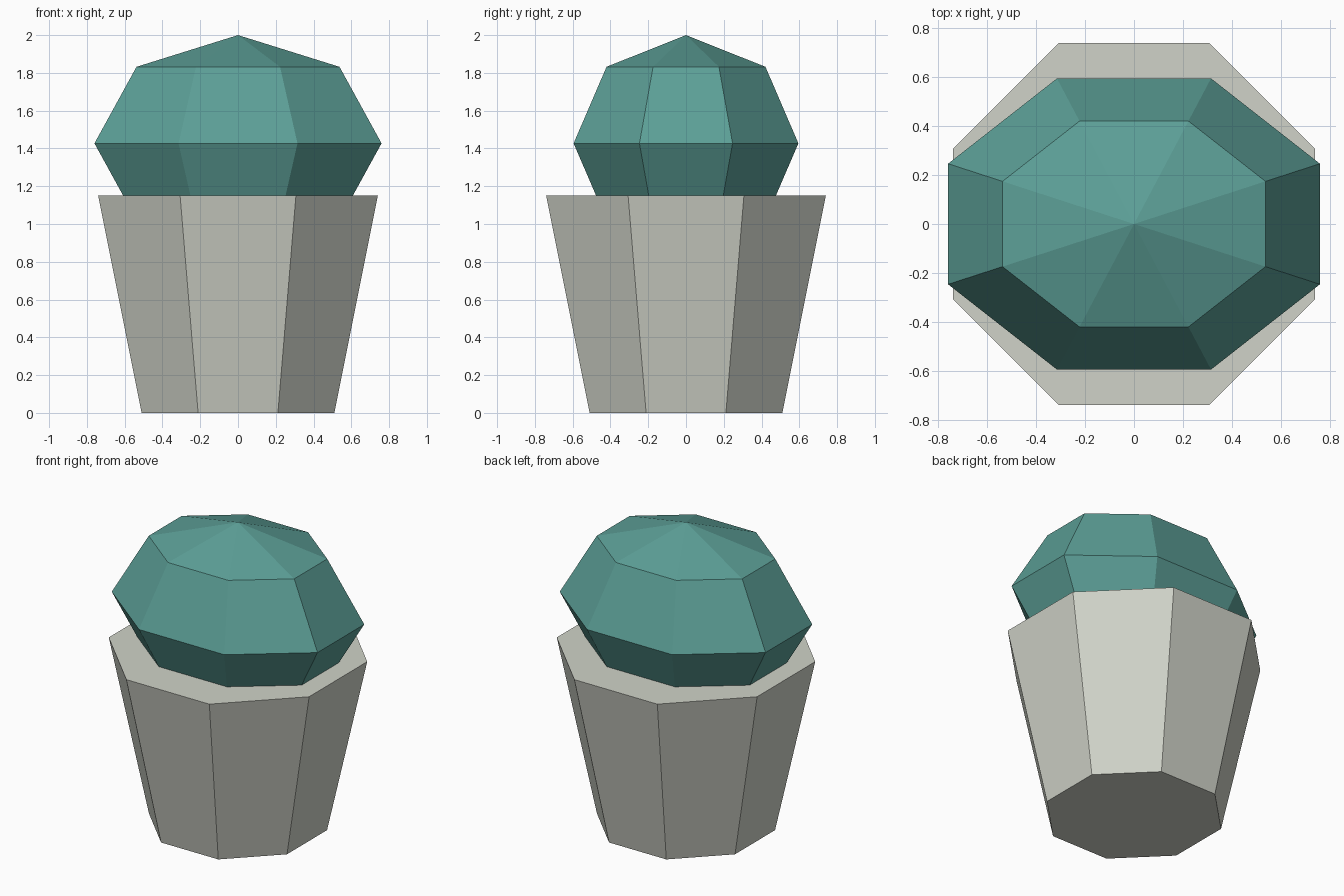
import bpy
import bmesh
from math import cos, pi
from mathutils import Matrix

cube = bpy.data.objects.get("Cube")
if cube:
    bpy.data.objects.remove(cube, do_unlink=True)

SIDES = 8
TURN = Matrix.Rotation(pi / SIDES, 4, 'Z')   # flat sides face the axes
CORNER = 1 / cos(pi / SIDES)                 # half width across flats -> corner radius


def make_material(name, colour):
    mat = bpy.data.materials.new(name)
    mat.use_nodes = True
    mat.diffuse_color = colour
    bsdf = next(n for n in mat.node_tree.nodes if n.type == 'BSDF_PRINCIPLED')
    bsdf.inputs["Base Color"].default_value = colour
    return mat


def make_object(name, bm, mat):
    bmesh.ops.recalc_face_normals(bm, faces=bm.faces)
    mesh = bpy.data.meshes.new(name)
    bm.to_mesh(mesh)
    bm.free()
    mesh.materials.append(mat)
    obj = bpy.data.objects.new(name, mesh)
    bpy.context.collection.objects.link(obj)
    return obj


stone = make_material("pale stone", (0.63, 0.65, 0.58, 1))
leaf = make_material("teal leaf", (0.107, 0.347, 0.309, 1))

# Planter: tapered octagonal block with a flat top
height = 1.15
bm = bmesh.new()
bmesh.ops.create_cone(bm, cap_ends=True, segments=SIDES, depth=height,
                      radius1=0.51 * CORNER, radius2=0.74 * CORNER,
                      matrix=Matrix.Translation((0, 0, height / 2)) @ TURN)
make_object("planter", bm, stone)

# Bush: faceted, flattened ball sunk into the planter
size = Matrix.Diagonal((0.76 * CORNER, 0.595 * CORNER, 0.573, 1))
bm = bmesh.new()
bmesh.ops.create_uvsphere(bm, u_segments=SIDES, v_segments=4, radius=1,
                          matrix=Matrix.Translation((0, 0, 1.427)) @ size @ TURN)
make_object("bush", bm, leaf)
